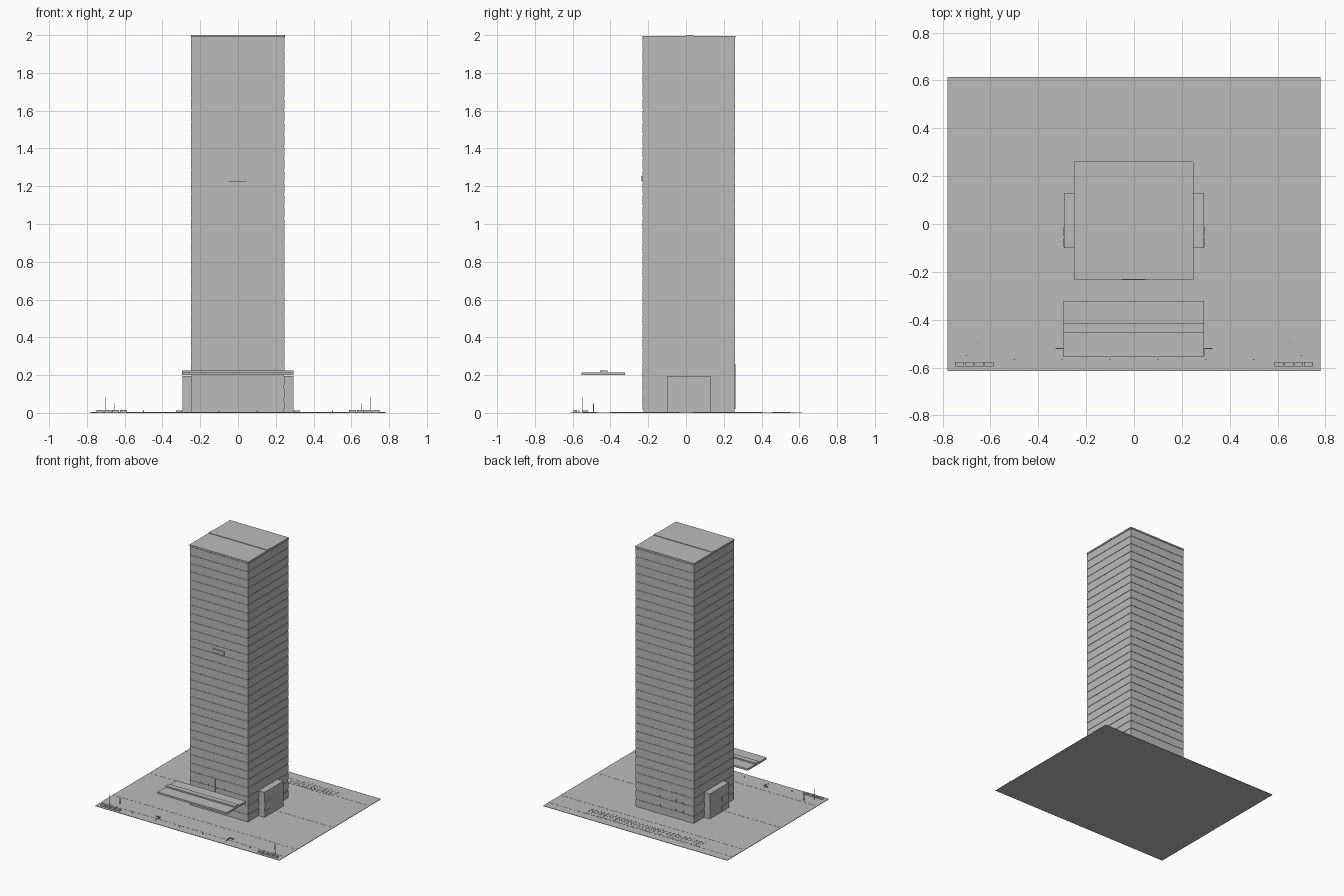
import bpy, bmesh
from mathutils import Matrix, Vector

gray = bpy.data.materials.new("concrete_gray")
gray.diffuse_color = (0.5, 0.5, 0.5, 1)


def boxes(name, spans):
    """One object from (x0, x1, y0, y1, z0, z1) spans."""
    bm = bmesh.new()
    for x0, x1, y0, y1, z0, z1 in spans:
        m = Matrix.Translation(((x0 + x1) / 2, (y0 + y1) / 2, (z0 + z1) / 2))
        bmesh.ops.create_cube(bm, size=1, matrix=m @ Matrix.Diagonal((x1 - x0, y1 - y0, z1 - z0, 1)))
    me = bpy.data.meshes.new(name)
    bm.to_mesh(me)
    bm.free()
    me.materials.append(gray)
    ob = bpy.data.objects.new(name, me)
    bpy.context.collection.objects.link(ob)
    return ob


def mirrored(spans):
    return spans + [(-b, -a, c, d, e, f) for a, b, c, d, e, f in spans]


# Plaza made of long paving strips
edges = [-0.615, -0.545, -0.47, -0.4, -0.035, 0.04, 0.405, 0.475, 0.55, 0.615]
boxes("plaza", [(-0.78, 0.78, a, b, 0, 0.003 + 0.0008 * (i % 2))
                for i, (a, b) in enumerate(zip(edges, edges[1:]))])

# Tower: plinth, core and stacked storeys with narrow joints
X0, X1, Y0, Y1 = -0.248, 0.246, -0.229, 0.259
g = 0.003
boxes("tower_core", [(X0 + g, X1 - g, Y0 + g, Y1 - g, 0.003, 1.987)])
base, top, n = 0.27, 1.987, 27
step = (top - base) / n
boxes("storeys", [(X0, X1, Y0, Y1, base + i * step, base + (i + 1) * step - 0.006) for i in range(n)])

# Lobby storeys: three wall bands split by joints, and slim mullions
boxes("lobby_bands", [(X0, X1, Y0, Y1, a, b) for a, b in
                      ((0.02, 0.06), (0.078, 0.13), (0.148, 0.195), (0.205, 0.264))])
boxes("lobby_mullions", [(x - 0.003, x + 0.003, y, y + 0.004, 0.02, 0.26)
                         for x in (-0.155, -0.095, -0.035, 0.04) for y in (Y0 - 0.002, Y1 - 0.002)])

# Roof slab with raised strip, and the sign plate on the front
boxes("roof", [(-0.25, 0.248, -0.231, 0.261, 1.985, 1.996)])
boxes("roof_strip", [(-0.25, 0.248, 0.0, 0.04, 1.99, 2.0)])
boxes("front_plate", [(-0.05, 0.045, -0.235, -0.226, 1.225, 1.255)])

# Side annexes with window frames
boxes("annexes", mirrored([(0.24, 0.293, -0.1, 0.13, 0.0, 0.195)]))
boxes("annex_windows", mirrored([(0.292, 0.295, y, y + 0.038, z, z + 0.04)
                                 for y in (-0.096, -0.05) for z in (0.012, 0.08)]))

# Entrance canopy with raised strip
boxes("canopy", [(-0.296, 0.293, -0.553, -0.322, 0.2, 0.214)])
boxes("canopy_strip", [(-0.296, 0.293, -0.455, -0.415, 0.21, 0.224)])

# Street furniture: planters, lamp posts, bollards, low rails
boxes("planters", mirrored([(0.588 + i * 0.041, 0.625 + i * 0.041, -0.595, -0.576, 0, 0.016)
                            for i in range(4)]))
boxes("lamp_posts", mirrored([(x - 0.0018, x + 0.0018, y - 0.0018, y + 0.0018, 0, h)
                              for x, y, h in ((0.7, -0.55, 0.085), (0.655, -0.49, 0.05))]))
boxes("bollards", mirrored([(x - 0.002, x + 0.002, -0.569, -0.565, 0, 0.012) for x in (0.1, 0.3, 0.5)]))
boxes("rails", mirrored([(0.293, 0.327, -0.522, -0.518, 0, 0.012), (0.293, 0.297, -0.55, -0.518, 0, 0.012)]))

# Rows of small slabs behind the tower
boxes("rear_slabs", [(-0.49 + i * 0.0328, -0.472 + i * 0.0328, y, y + d, 0.002, 0.005)
                     for i in range(30) for y, d in ((0.459, 0.02), (0.484, 0.01), (0.499, 0.01), (0.522, 0.02))])
